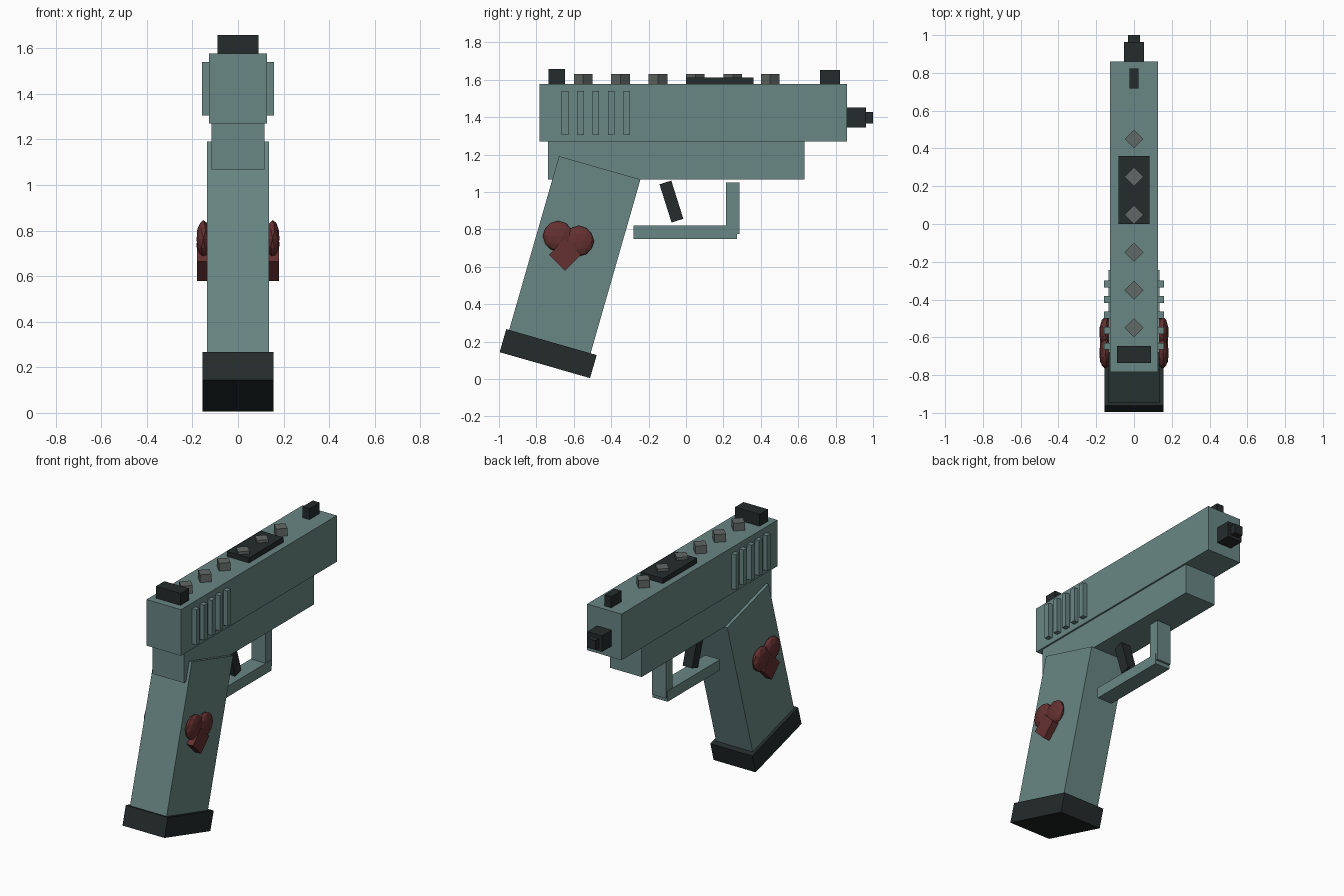
import bpy, bmesh
from math import radians
from mathutils import Matrix

if "Cube" in bpy.data.objects:
    bpy.data.objects.remove(bpy.data.objects["Cube"])


def material(name, rgb):
    m = bpy.data.materials.new(name)
    m.diffuse_color = (*rgb, 1)
    m.use_nodes = True
    m.node_tree.nodes["Principled BSDF"].inputs["Base Color"].default_value = m.diffuse_color
    return m


TEAL = material("teal", (0.14, 0.24, 0.23))
DARK = material("dark", (0.018, 0.024, 0.024))
STEEL = material("steel", (0.12, 0.14, 0.13))
RED = material("red", (0.13, 0.03, 0.03))


def finish(name, bm, mat, loc, tilt=0):
    me = bpy.data.meshes.new(name)
    bm.to_mesh(me)
    bm.free()
    me.materials.append(mat)
    ob = bpy.data.objects.new(name, me)
    ob.location = loc
    ob.rotation_euler.x = radians(tilt)
    bpy.context.collection.objects.link(ob)
    return ob


def box(name, loc, size, mat, tilt=0):
    bm = bmesh.new()
    bmesh.ops.create_cube(bm, size=1, matrix=Matrix.Diagonal((*size, 1)))
    return finish(name, bm, mat, loc, tilt)


def span(name, half_x, y0, y1, z0, z1, mat):
    """Box centred on x, given by its y and z limits."""
    return box(name, (0, (y0 + y1) / 2, (z0 + z1) / 2),
               (2 * half_x, y1 - y0, z1 - z0), mat)


# Slide and frame
span("slide", 0.127, -0.783, 0.861, 1.27, 1.578, TEAL)
span("frame", 0.116, -0.737, 0.633, 1.068, 1.27, TEAL)

# Raked grip and its base plate
box("grip", (0, -0.597, 0.656), (0.27, 0.453, 0.985), TEAL, -16)
box("grip_base", (0, -0.737, 0.136), (0.31, 0.503, 0.128), DARK, -16)

# Trigger and guard
box("trigger", (0, -0.078, 0.949), (0.07, 0.066, 0.214), DARK, 17.5)
span("guard_bar", 0.055, -0.281, 0.272, 0.749, 0.82, TEAL)
span("guard_post", 0.052, 0.214, 0.286, 0.775, 1.05, TEAL)

# Sights, top plate and muzzle
span("rear_sight", 0.09, -0.735, -0.647, 1.57, 1.658, DARK)
span("front_sight", 0.025, 0.717, 0.824, 1.57, 1.652, DARK)
span("top_plate", 0.082, 0.0, 0.36, 1.57, 1.612, DARK)
span("muzzle", 0.054, 0.85, 0.963, 1.345, 1.452, DARK)
span("muzzle_tip", 0.031, 0.95, 1.0, 1.366, 1.428, DARK)

# Row of four-sided studs along the top
for i in range(6):
    bm = bmesh.new()
    bmesh.ops.create_cone(bm, cap_ends=True, segments=4, radius1=0.05,
                          radius2=0.05, depth=0.06)
    finish(f"stud_{i + 1}", bm, STEEL, (0, -0.55 + 0.2 * i, 1.6))

for side, s in (("right", 1), ("left", -1)):
    # Raised grip ribs on the slide
    for i in range(5):
        box(f"slide_rib_{side}_{i + 1}", (s * 0.138, -0.647 + 0.0825 * i, 1.422),
            (0.04, 0.036, 0.235), TEAL)
    # Heart ornament: diamond point and two flattened lobes
    box(f"heart_point_{side}", (s * 0.152, -0.647, 0.664),
        (0.056, 0.121, 0.121), RED, 45)
    for part, y, z in (("back", -0.684, 0.764), ("front", -0.573, 0.738)):
        bm = bmesh.new()
        bmesh.ops.create_icosphere(bm, subdivisions=2, radius=0.082,
                                   matrix=Matrix.Diagonal((0.38, 1, 1, 1)))
        finish(f"heart_lobe_{part}_{side}", bm, RED, (s * 0.152, y, z))
